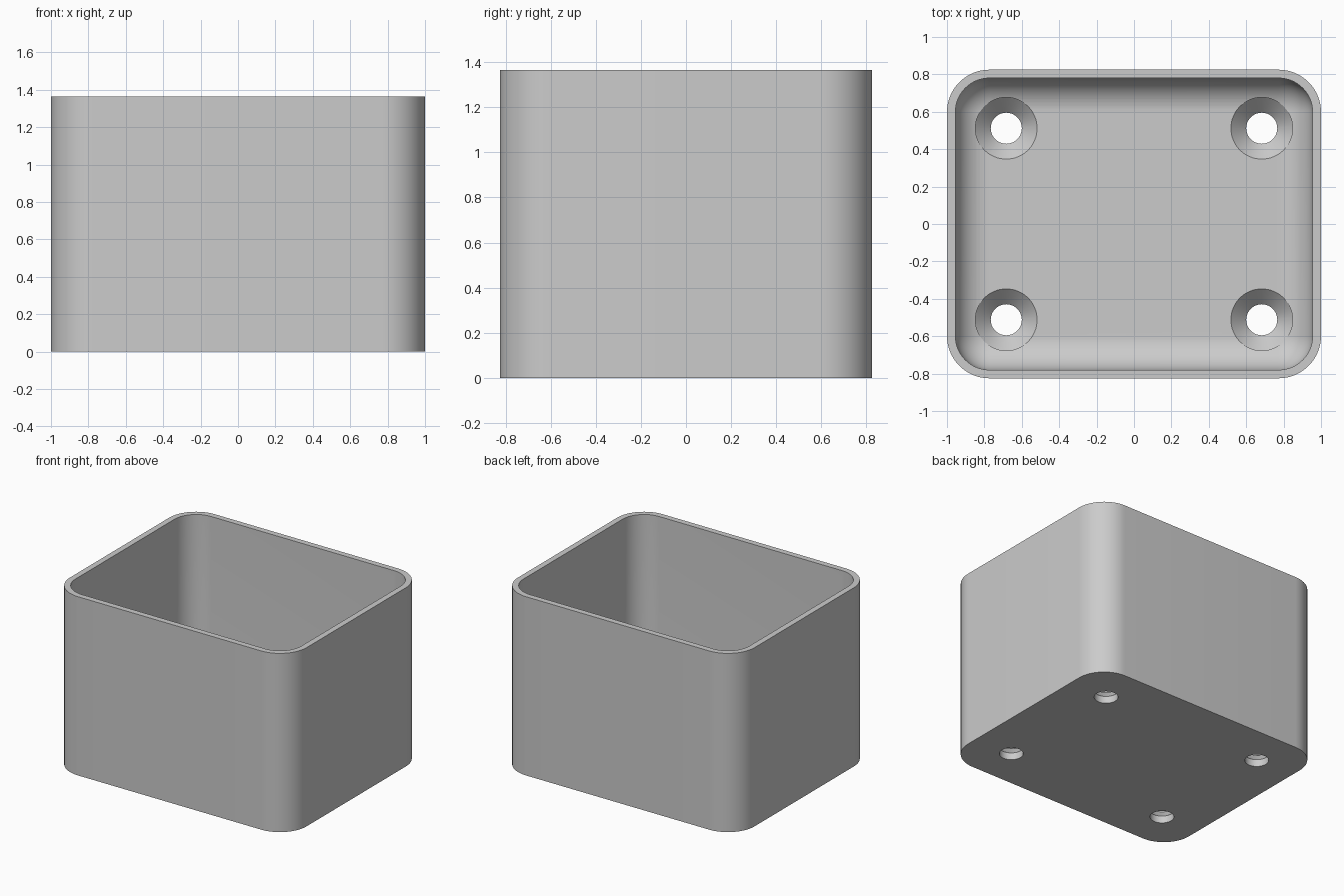
import bpy, bmesh
from math import sin, cos, pi

if "Cube" in bpy.data.objects:
    bpy.data.objects.remove(bpy.data.objects["Cube"])

HALF_X, HALF_Y, HEIGHT = 1.0, 0.825, 1.365
CORNER, WALL, FLOOR, FILLET = 0.227, 0.045, 0.136, 0.181
STEPS = 16

grey = bpy.data.materials.new("plain grey")
grey.use_nodes = True
grey.diffuse_color = (0.6, 0.6, 0.6, 1)
grey.node_tree.nodes["Principled BSDF"].inputs["Base Color"].default_value = (0.6, 0.6, 0.6, 1)


def rounded_loop(inset, z):
    """Rounded rectangle, inset from the outer outline, at height z."""
    r = max(CORNER - inset, 0.001)
    cx, cy = HALF_X - inset - r, HALF_Y - inset - r
    pts = []
    for q, (sx, sy) in enumerate(((1, 1), (-1, 1), (-1, -1), (1, -1))):
        for i in range(STEPS + 1):
            a = (q + i / STEPS) * pi / 2
            pts.append((sx * cx + r * cos(a), sy * cy + r * sin(a), z))
    return pts


def circle_loop(x, y, r, z, n=64):
    return [(x + r * cos(2 * pi * i / n), y + r * sin(2 * pi * i / n), z) for i in range(n)]


def loft(name, loops):
    """Closed solid through loops stacked from bottom to top."""
    bm = bmesh.new()
    rings = [[bm.verts.new(p) for p in loop] for loop in loops]
    for low, high in zip(rings, rings[1:]):
        for i in range(len(low)):
            j = (i + 1) % len(low)
            bm.faces.new((low[i], low[j], high[j], high[i]))
    bm.faces.new(rings[0][::-1])
    bm.faces.new(rings[-1])
    mesh = bpy.data.meshes.new(name)
    bm.to_mesh(mesh)
    bm.free()
    mesh.materials.append(grey)
    obj = bpy.data.objects.new(name, mesh)
    bpy.context.collection.objects.link(obj)
    return obj


def cut(target, cutter):
    bpy.context.view_layer.objects.active = target
    mod = target.modifiers.new("cut", 'BOOLEAN')
    mod.operation = 'DIFFERENCE'
    mod.solver = 'EXACT'
    mod.object = cutter
    bpy.ops.object.modifier_apply(modifier=mod.name)
    bpy.data.objects.remove(cutter)


# Outer body
box = loft("open_box", [rounded_loop(0, 0), rounded_loop(0, HEIGHT)])

# Cavity with a rounded edge around the floor
cavity = []
for i in range(STEPS + 1):
    a = i / STEPS * pi / 2
    cavity.append(rounded_loop(WALL + FILLET * (1 - sin(a)), FLOOR + FILLET * (1 - cos(a))))
cavity.append(rounded_loop(WALL, HEIGHT + 0.2))
cut(box, loft("cavity_cutter", cavity))

# Four countersunk screw holes
for x in (-0.683, 0.683):
    for y in (-0.512, 0.512):
        profile = ((0.083, -0.1), (0.083, 0.054), (0.165, FLOOR), (0.165, 0.5))
        cut(box, loft("hole_cutter", [circle_loop(x, y, r, z) for r, z in profile]))

# Smooth curves, sharp rims
bpy.ops.object.select_all(action='DESELECT')
box.select_set(True)
bpy.context.view_layer.objects.active = box
bpy.ops.object.shade_smooth_by_angle(angle=pi / 6)
